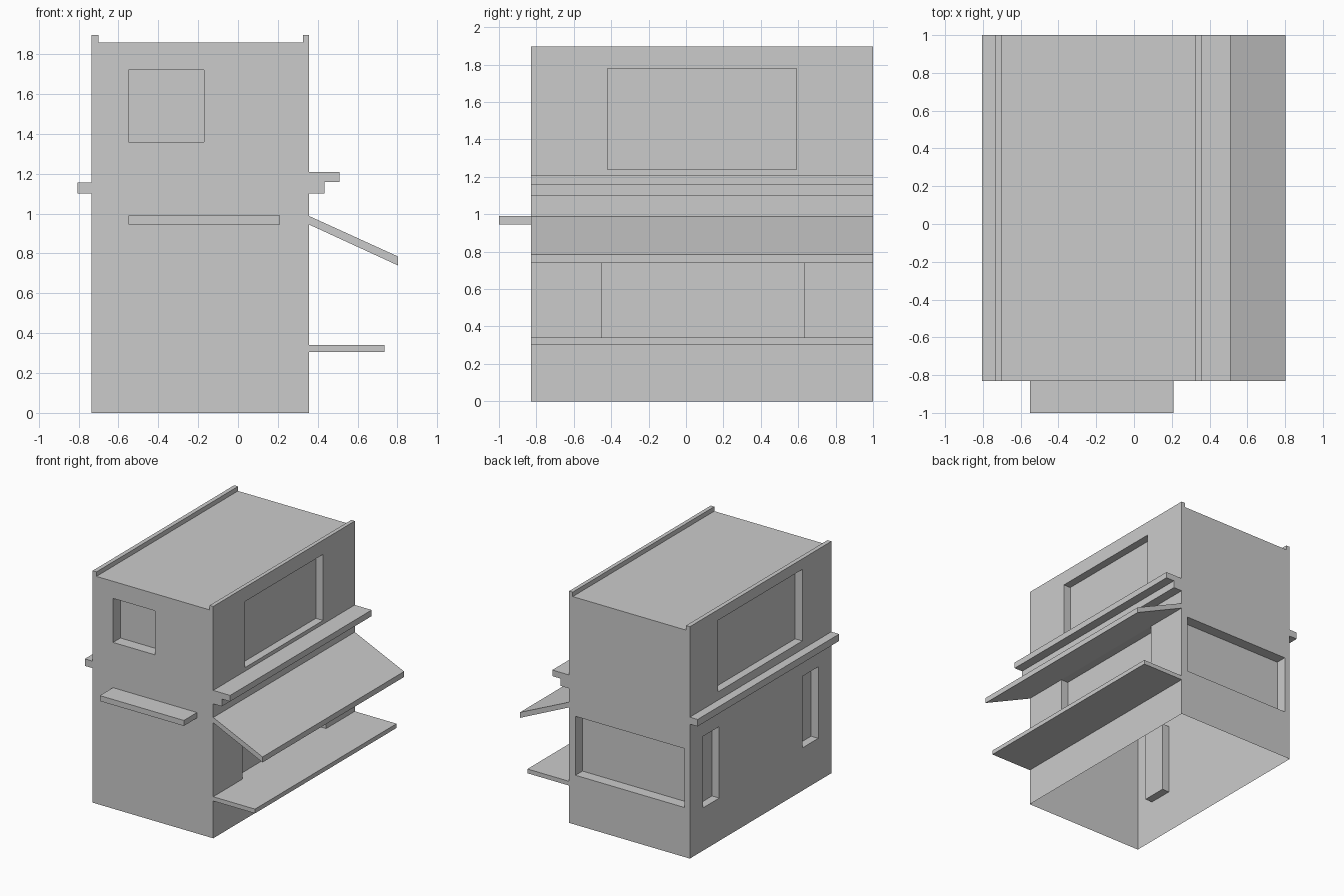
import bpy, bmesh

if "Cube" in bpy.data.objects:
    bpy.data.objects.remove(bpy.data.objects["Cube"])

Y0, Y1 = -0.83, 1.0      # front and back walls
XL, XR = -0.735, 0.357   # left and right walls


def add_object(name, bm):
    bmesh.ops.recalc_face_normals(bm, faces=bm.faces)
    mesh = bpy.data.meshes.new(name)
    bm.to_mesh(mesh)
    bm.free()
    obj = bpy.data.objects.new(name, mesh)
    bpy.context.collection.objects.link(obj)
    return obj


def add_prism(bm, profile, y0=Y0, y1=Y1):
    """Extrude an x-z profile along y."""
    face = bm.faces.new([bm.verts.new((x, y0, z)) for x, z in profile])
    ext = bmesh.ops.extrude_face_region(bm, geom=[face], use_keep_orig=True)
    verts = [g for g in ext["geom"] if isinstance(g, bmesh.types.BMVert)]
    bmesh.ops.translate(bm, vec=(0, y1 - y0, 0), verts=verts)


def rect(x0, x1, z0, z1):
    return [(x0, z0), (x1, z0), (x1, z1), (x0, z1)]


def prism(name, profile, y0=Y0, y1=Y1):
    bm = bmesh.new()
    add_prism(bm, profile, y0, y1)
    return add_object(name, bm)


# Building shell with low parapets along both sides
shell = prism("building_shell", [
    (XL, 0), (XR, 0), (XR, 1.897), (0.325, 1.897), (0.325, 1.86),
    (-0.70, 1.86), (-0.70, 1.897), (XL, 1.897)])

# Window and door recesses: x0, x1, y0, y1, z0, z1
D, OUT = 0.065, 0.05
recesses = [
    (-0.55, -0.17, Y0 - OUT, Y0 + 0.095, 1.36, 1.72),    # front window
    (XR - D, XR + OUT, -0.42, 0.59, 1.24, 1.78),         # right upper window
    (XR - D, XR + OUT, -0.45, 0.63, 0.34, 0.945),        # serving opening
    (XL - OUT, XL + D, -0.455, 0.635, 1.225, 1.81),      # left upper window
    (XL - OUT, XL + D, 0.62, 0.83, 0.35, 0.935),         # left narrow windows
    (XL - OUT, XL + D, -0.66, -0.455, 0.35, 0.935),
    (-0.685, 0.30, Y1 - 0.09, Y1 + OUT, 0.405, 0.887),   # back window
]
bm = bmesh.new()
for x0, x1, y0, y1, z0, z1 in recesses:
    add_prism(bm, rect(x0, x1, z0, z1), y0, y1)
cutter = add_object("recess_cutter", bm)
cutter.hide_render = True
mod = shell.modifiers.new("recesses", "BOOLEAN")
mod.operation = "DIFFERENCE"
mod.solver = "EXACT"
mod.object = cutter

# Apply the cuts, then open the underside of the shell
bpy.context.view_layer.update()
cut = shell.evaluated_get(bpy.context.evaluated_depsgraph_get())
bm = bmesh.new()
bm.from_mesh(cut.to_mesh())
floor = [f for f in bm.faces if all(abs(v.co.z) < 1e-4 for v in f.verts)]
bmesh.ops.delete(bm, geom=floor, context="FACES")
shell.modifiers.clear()
bm.to_mesh(shell.data)
bm.free()
bpy.data.objects.remove(cutter)

# Ledges, stepped cornice, awning and counter running the full depth
prism("left_ledge", rect(-0.805, XL, 1.10, 1.157))
prism("right_cornice", [(XR, 1.10), (0.435, 1.10), (0.435, 1.16),
                        (0.51, 1.16), (0.51, 1.21), (XR, 1.21)])
prism("awning", [(XR, 0.945), (0.803, 0.74), (0.803, 0.785), (XR, 0.988)])
prism("counter", rect(XR, 0.735, 0.305, 0.34))

# Small canopy on the front wall
prism("front_canopy", rect(-0.55, 0.21, 0.945, 0.99), -1.0, Y0)
